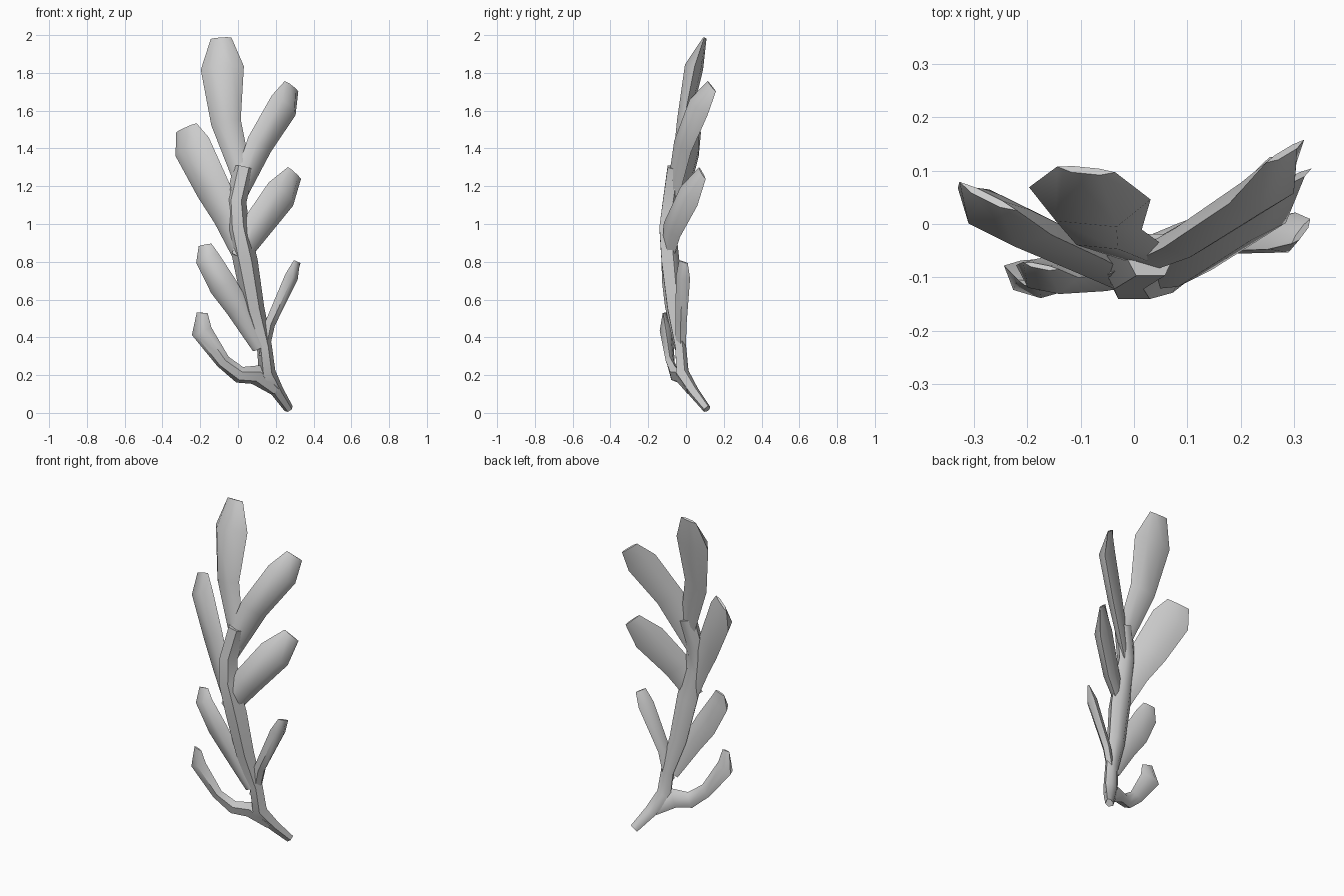
import bpy, bmesh
from mathutils import Vector

# Unit cross-section: rounded bulge at the front, flatter at the back
PROFILE = [(1, 0.35), (0.5, -0.8), (-0.5, -0.8), (-1, 0.35), (-0.45, 0.9), (0.45, 0.9)]


def blade(name, facing, flat, rings, tip=0.3):
    """Loft the profile along rings of (x, y, z, width); flat = thickness / width."""
    bm = bmesh.new()
    pts = [Vector(r[:3]) for r in rings]
    loops = []
    for i, r in enumerate(rings):
        t = (pts[min(i + 1, len(pts) - 1)] - pts[max(i - 1, 0)]).normalized()
        n = Vector(facing)
        n = (n - t * n.dot(t)).normalized()
        s = t.cross(n)
        half = r[3] / 2
        thick = half * flat * (tip if i == len(rings) - 1 else 1)
        loops.append([bm.verts.new(pts[i] + s * a * half - n * b * thick) for a, b in PROFILE])
    k = len(PROFILE)
    for a, b in zip(loops, loops[1:]):
        for j in range(k):
            bm.faces.new((a[j], a[(j + 1) % k], b[(j + 1) % k], b[j]))
    bm.faces.new(loops[0])
    bm.faces.new(loops[-1])
    bmesh.ops.recalc_face_normals(bm, faces=bm.faces)
    me = bpy.data.meshes.new(name)
    bm.to_mesh(me)
    bm.free()
    ob = bpy.data.objects.new(name, me)
    bpy.context.collection.objects.link(ob)
    bpy.context.view_layer.objects.active = ob
    ob.select_set(True)
    bpy.ops.object.shade_smooth_by_angle(angle=0.9)
    ob.select_set(False)


# Curving main stem
blade("stem", (0, -1, 0), 0.85, [
    (0.27, 0.11, 0.02, 0.05), (0.21, 0.04, 0.11, 0.07), (0.155, -0.02, 0.21, 0.09),
    (0.14, -0.03, 0.35, 0.08), (0.085, -0.06, 0.55, 0.11), (0.04, -0.085, 0.8, 0.13),
    (0.0, -0.10, 0.98, 0.12), (-0.01, -0.085, 1.12, 0.11), (0.03, -0.06, 1.3, 0.11)], 1)

# Leaves from bottom to top
blade("leaf_low_left", (-0.3, -1, 0), 0.6, [
    (0.2, 0.02, 0.12, 0.07), (0.1, -0.03, 0.2, 0.11), (0.01, -0.06, 0.2, 0.09),
    (-0.08, -0.085, 0.27, 0.08), (-0.195, -0.105, 0.43, 0.115), (-0.19, -0.115, 0.53, 0.06)])
blade("leaf_low_right", (0.8, -0.6, 0), 0.7, [
    (0.135, -0.03, 0.3, 0.06), (0.17, -0.03, 0.47, 0.07),
    (0.285, -0.02, 0.72, 0.09), (0.315, -0.015, 0.8, 0.06)])
blade("leaf_second_left", (-0.2, -1, 0), 0.5, [
    (0.11, -0.045, 0.34, 0.07), (0.0, -0.08, 0.55, 0.13), (-0.08, -0.09, 0.67, 0.15),
    (-0.165, -0.1, 0.82, 0.13), (-0.175, -0.08, 0.89, 0.07)])
blade("leaf_middle_right", (0.5, -1, 0), 0.45, [
    (0.01, -0.1, 0.82, 0.1), (0.1, -0.075, 0.98, 0.17),
    (0.235, 0.015, 1.16, 0.19), (0.3, 0.085, 1.27, 0.1)])
blade("leaf_middle_left", (-0.5, -1, 0), 0.4, [
    (0.02, -0.1, 0.83, 0.11), (-0.06, -0.08, 1.04, 0.17), (-0.14, -0.04, 1.19, 0.2),
    (-0.25, 0.01, 1.41, 0.22), (-0.275, 0.05, 1.51, 0.13)])
blade("leaf_upper_right", (0.6, -1, 0), 0.45, [
    (-0.01, -0.08, 1.12, 0.1), (0.12, -0.02, 1.42, 0.16),
    (0.25, 0.065, 1.63, 0.18), (0.285, 0.135, 1.73, 0.1)])
blade("leaf_top", (-0.1, -1, 0), 0.45, [
    (0.03, -0.06, 1.22, 0.1), (-0.065, -0.015, 1.54, 0.16),
    (-0.085, 0.04, 1.83, 0.23), (-0.09, 0.1, 1.985, 0.11)])
